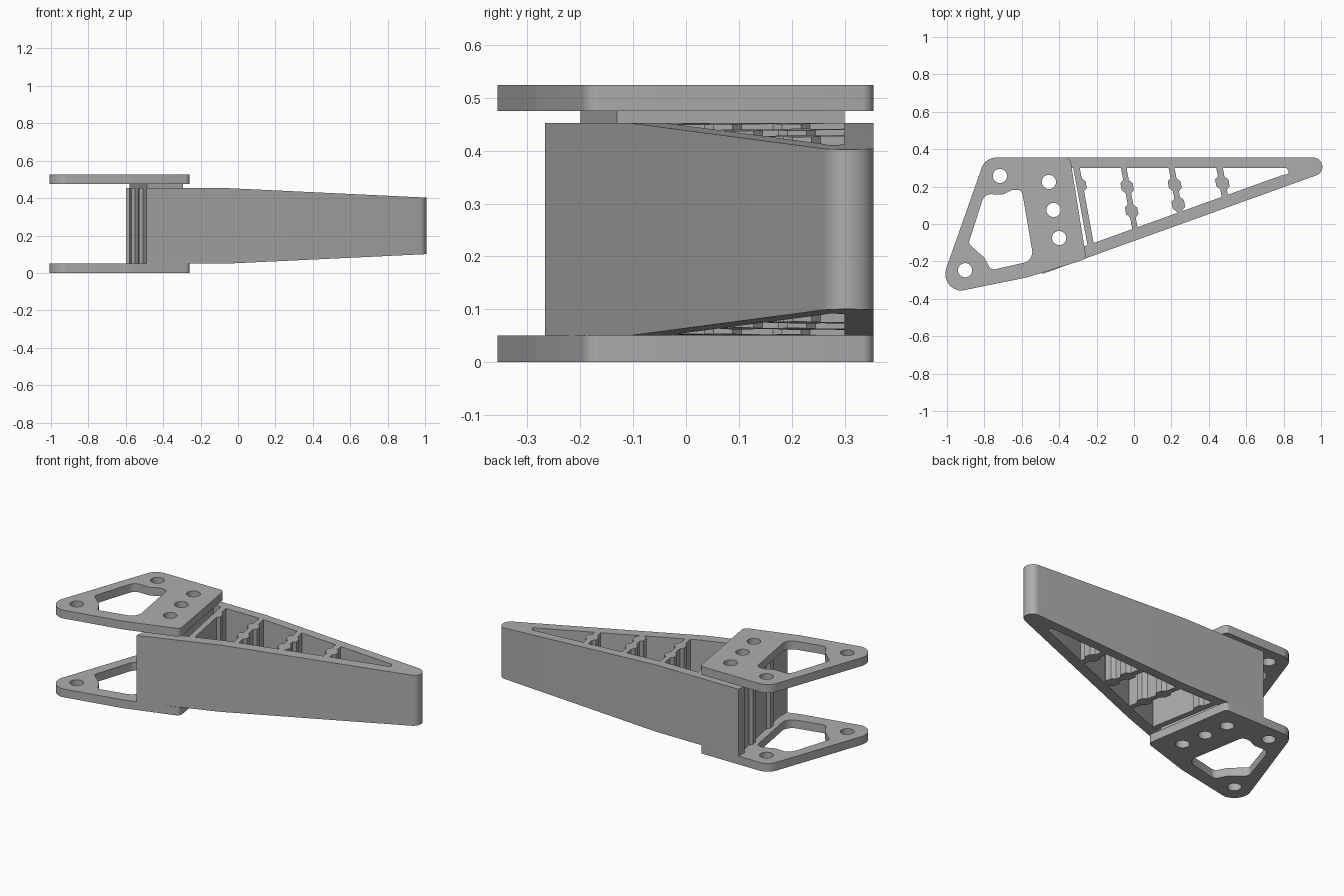
import bpy, bmesh, math
from mathutils import Vector

cube = bpy.data.objects.get("Cube")
if cube:
    bpy.data.objects.remove(cube, do_unlink=True)

grey = bpy.data.materials.new("plain grey")
grey.use_nodes = True
grey.diffuse_color = (0.42, 0.42, 0.42, 1)
grey.node_tree.nodes["Principled BSDF"].inputs["Base Color"].default_value = (0.42, 0.42, 0.42, 1)


def rounded(points, steps=8):
    """Turn (x, y, radius) corners into a filleted outline."""
    out = []
    n = len(points)
    for i, (x, y, r) in enumerate(points):
        p = Vector((x, y))
        if r == 0:
            out.append(p)
            continue
        a = (Vector(points[i - 1][:2]) - p).normalized()
        b = (Vector(points[(i + 1) % n][:2]) - p).normalized()
        half = a.angle(b) / 2
        centre = p + (a + b).normalized() * (r / math.sin(half))
        start = p + a * (r / math.tan(half)) - centre
        end = p + b * (r / math.tan(half)) - centre
        sweep = start.angle_signed(end)
        for k in range(steps + 1):
            t = -sweep * k / steps
            c, s = math.cos(t), math.sin(t)
            out.append(centre + Vector((start.x * c - start.y * s, start.x * s + start.y * c)))
    return out


def circle(x, y, r=0.038, n=24):
    return [Vector((x + r * math.cos(math.tau * k / n), y + r * math.sin(math.tau * k / n)))
            for k in range(n)]


def slab(name, loops, z0, z1, bend=None):
    """Fill an outline with holes, extrude it, and optionally reshape its ends."""
    bm = bmesh.new()
    edges = []
    for loop in loops:
        vs = [bm.verts.new((p.x, p.y, z0)) for p in loop]
        edges += [bm.edges.new((vs[i - 1], vs[i])) for i in range(len(vs))]
    bmesh.ops.triangle_fill(bm, use_beauty=True, use_dissolve=False, edges=edges)
    ext = bmesh.ops.extrude_face_region(bm, geom=bm.faces[:])
    top = [v for v in ext["geom"] if isinstance(v, bmesh.types.BMVert)]
    bmesh.ops.translate(bm, verts=top, vec=(0, 0, z1 - z0))
    if bend is not None:
        bmesh.ops.bisect_plane(bm, geom=bm.verts[:] + bm.edges[:] + bm.faces[:],
                               plane_co=(bend, 0, 0), plane_no=(1, 0, 0))
        for v in bm.verts:
            drop = 0.05 * max(0, v.co.x - bend) / (1 - bend)
            v.co.z += drop if v.co.z < (z0 + z1) / 2 else -drop
    bmesh.ops.recalc_face_normals(bm, faces=bm.faces[:])
    mesh = bpy.data.meshes.new(name)
    bm.to_mesh(mesh)
    bm.free()
    mesh.materials.append(grey)
    obj = bpy.data.objects.new(name, mesh)
    bpy.context.collection.objects.link(obj)
    bpy.ops.object.select_all(action='DESELECT')
    obj.select_set(True)
    bpy.context.view_layer.objects.active = obj
    bpy.ops.object.shade_smooth_by_angle(angle=math.radians(30))
    return obj


# Webs lean at a fixed slope between the back wall and the sloping front wall
LEAN, BACK = 0.185, 0.30


def web_edge(x_top, side=0, bosses=()):
    """Points down one web face, with small bosses bulging toward side."""
    xb = (x_top + LEAN * (BACK + 0.024)) / (1 + 0.36 * LEAN)
    pts = [Vector((x_top, BACK))]
    for y in bosses:
        for dy, out in ((0.035, 0), (0.018, 0.018), (-0.018, 0.018), (-0.035, 0)):
            yy = y + dy
            pts.append(Vector((x_top + LEAN * (BACK - yy) + side * out, yy)))
    return pts + [Vector((xb, 0.36 * xb - 0.024))]


def bay(left, right, left_bosses=(), right_bosses=()):
    return web_edge(left, 1, left_bosses) + web_edge(right, -1, right_bosses)[::-1]


screws = [(-0.455, 0.225), (-0.43, 0.075), (-0.40, -0.075)]
screw_holes = [circle(*p) for p in screws]

# Tapered arm: outer walls, recessed end face, bays between webs
outline = rounded([(-0.49, -0.267, 0), (1.03, 0.28, 0.047), (0.985, 0.355, 0.045), (-0.6, 0.355, 0)])
outline += [Vector((-0.6, BACK))] + web_edge(-0.58, -1, (0.17, -0.06))
bays = [
    bay(-0.375, -0.325),
    bay(-0.29, -0.07, (0.21,), (0.20, 0.07)),
    bay(-0.04, 0.185, (0.20, 0.07), (0.21, 0.10)),
    bay(0.217, 0.44, (0.21, 0.11), (0.22,)),
    web_edge(0.475, 1, (0.22,)) + rounded([(0.79, 0.26, 0), (0.835, 0.27, 0.012), (0.815, BACK, 0)]),
]
slab("tapered_arm", [outline] + bays + screw_holes, 0.05, 0.453, bend=-0.05)

# Spacer pad between the arm and the upper plate
pad = web_edge(-0.58) + web_edge(-0.375)[::-1]
slab("spacer_pad", [pad] + screw_holes, 0.453, 0.475)

# Matching mounting plates above and below
plate = rounded([(-0.255, -0.187, 0.03), (-0.342, 0.355, 0.025), (-0.795, 0.355, 0.08),
                 (-1.035, -0.325, 0.09), (-0.93, -0.358, 0.05), (-0.57, -0.285, 0.1)])
window = rounded([(-0.80, 0.16, 0.05), (-0.70, 0.158, 0.04), (-0.65, 0.183, 0.02),
                  (-0.60, 0.183, 0.03), (-0.535, -0.195, 0.06), (-0.765, -0.247, 0.03),
                  (-0.80, -0.18, 0.03), (-0.885, -0.105, 0.025)])
plate_holes = screw_holes + [circle(-0.717, 0.257), circle(-0.903, -0.247)]
for name, z in (("lower_plate", 0.0), ("upper_plate", 0.475)):
    slab(name, [plate, window] + plate_holes, z, z + 0.05)
